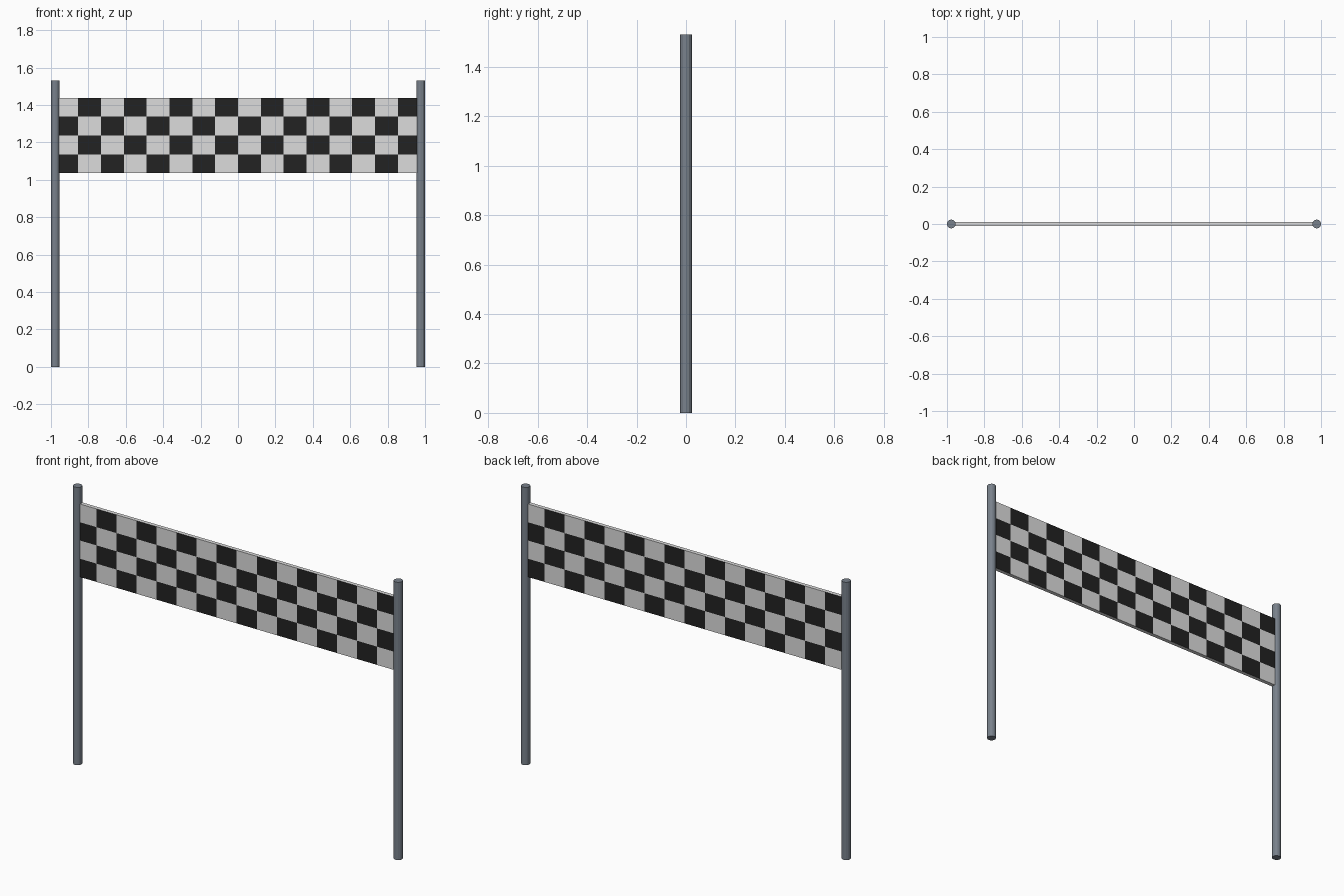
import bpy, bmesh, math
from mathutils import Matrix

if "Cube" in bpy.data.objects:
    bpy.data.objects.remove(bpy.data.objects["Cube"])

POLE_X, POLE_R, POLE_H = 0.977, 0.0235, 1.53
COLS, ROWS = 16, 4
Z0, Z1, HALF_T = 1.036, 1.438, 0.011


def material(name, rgb):
    m = bpy.data.materials.new(name)
    m.diffuse_color = (*rgb, 1)
    m.use_nodes = True
    m.node_tree.nodes["Principled BSDF"].inputs["Base Color"].default_value = m.diffuse_color
    return m


steel = material("steel grey", (0.19, 0.22, 0.26))
white = material("banner white", (0.72, 0.72, 0.72))
black = material("banner black", (0.016, 0.016, 0.016))


def add_object(name, bm, mats):
    me = bpy.data.meshes.new(name)
    bm.to_mesh(me)
    bm.free()
    for m in mats:
        me.materials.append(m)
    ob = bpy.data.objects.new(name, me)
    bpy.context.collection.objects.link(ob)
    return ob


# Two upright poles
for name, side in (("left_pole", -1), ("right_pole", 1)):
    bm = bmesh.new()
    bmesh.ops.create_cone(bm, cap_ends=True, segments=12, radius1=POLE_R,
                          radius2=POLE_R, depth=POLE_H,
                          matrix=Matrix.Translation((side * POLE_X, 0, POLE_H / 2)))
    add_object(name, bm, [steel])

# Banner slab, cut into a grid of squares
bm = bmesh.new()
cell_w, cell_h = 2 * POLE_X / COLS, (Z1 - Z0) / ROWS
bmesh.ops.create_cube(bm, size=1, matrix=Matrix.Translation((0, 0, (Z0 + Z1) / 2))
                      @ Matrix.Diagonal((2 * POLE_X, 2 * HALF_T, Z1 - Z0, 1)))


def cut(co, no):
    bmesh.ops.bisect_plane(bm, geom=bm.verts[:] + bm.edges[:] + bm.faces[:],
                           plane_co=co, plane_no=no)


for i in range(1, COLS):
    cut((-POLE_X + i * cell_w, 0, 0), (1, 0, 0))
for j in range(1, ROWS):
    cut((0, 0, Z0 + j * cell_h), (0, 0, 1))

# Checker rule: the back reads the same as the front from its own side
bm.normal_update()
for f in bm.faces:
    if abs(f.normal.y) > 0.5:
        c = f.calc_center_median()
        x = c.x if f.normal.y < 0 else -c.x
        col = math.floor((x + POLE_X) / cell_w)
        row = math.floor((c.z - Z0) / cell_h)
        f.material_index = 1 if (col + row) % 2 == 0 else 0
add_object("checkered_banner", bm, [white, black])
